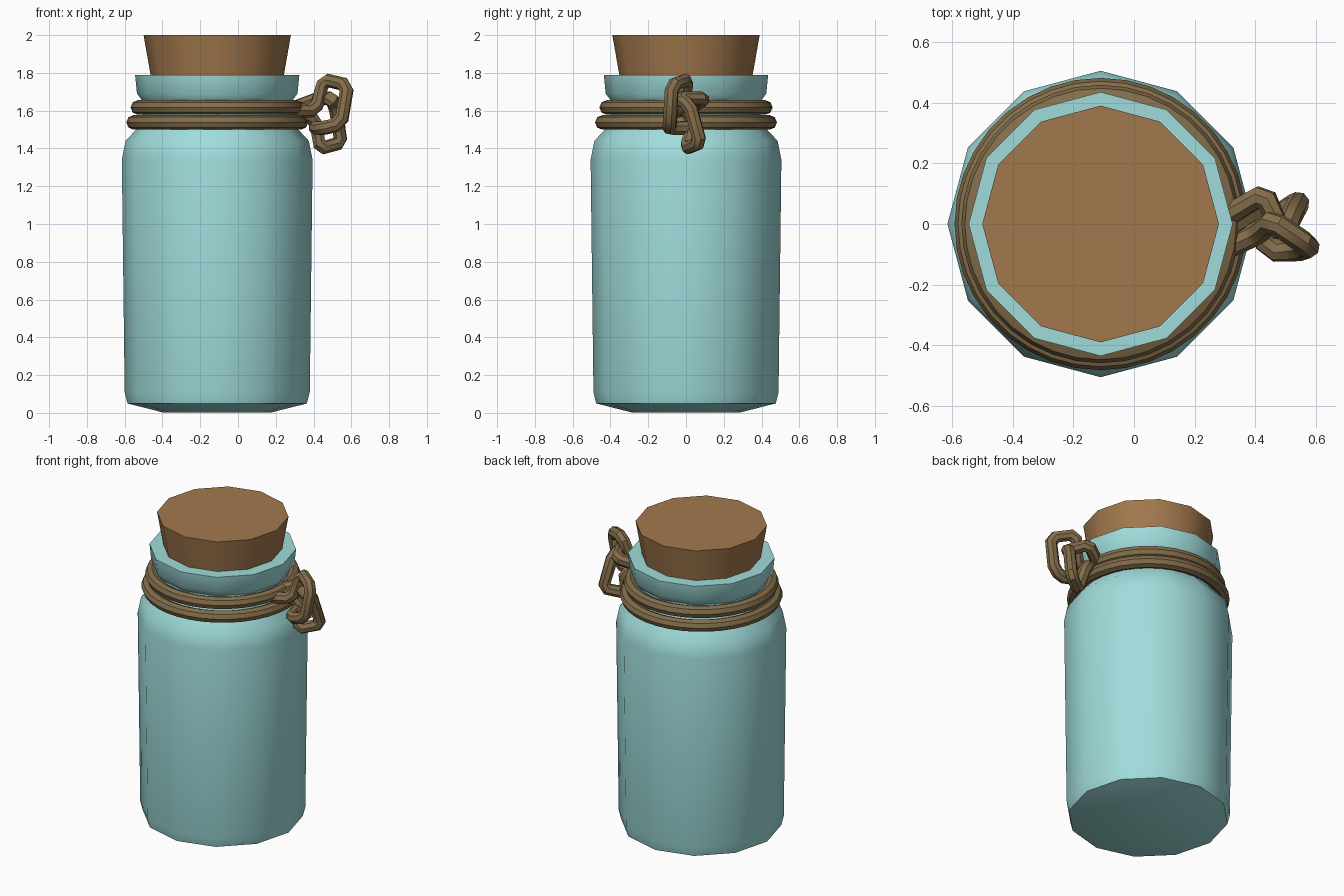
import bpy, bmesh, math

if "Cube" in bpy.data.objects:
    bpy.data.objects.remove(bpy.data.objects["Cube"])

CX = -0.11  # jar axis


def material(name, rgb):
    m = bpy.data.materials.new(name)
    m.diffuse_color = (*rgb, 1)
    m.use_nodes = True
    m.node_tree.nodes["Principled BSDF"].inputs["Base Color"].default_value = m.diffuse_color
    return m


glass = material("teal_glass", (0.35, 0.72, 0.71))
cork_mat = material("cork", (0.36, 0.19, 0.075))
rope_mat = material("rope", (0.23, 0.155, 0.07))


def smooth(ob, degrees):
    bpy.ops.object.select_all(action='DESELECT')
    ob.select_set(True)
    bpy.context.view_layer.objects.active = ob
    bpy.ops.object.shade_smooth_by_angle(angle=math.radians(degrees))


def lathe(name, profile, mat, sides=12):
    """Turn (radius, z) points around the jar axis, capping both ends."""
    bm = bmesh.new()
    rings = []
    for r, z in profile:
        rings.append([bm.verts.new((CX + r * math.cos(2 * math.pi * i / sides),
                                    r * math.sin(2 * math.pi * i / sides), z))
                      for i in range(sides)])
    for a, b in zip(rings, rings[1:]):
        for i in range(sides):
            j = (i + 1) % sides
            bm.faces.new((a[i], a[j], b[j], b[i]))
    bm.faces.new(rings[0][::-1])
    bm.faces.new(rings[-1])
    bmesh.ops.recalc_face_normals(bm, faces=bm.faces)
    me = bpy.data.meshes.new(name)
    bm.to_mesh(me)
    bm.free()
    ob = bpy.data.objects.new(name, me)
    bpy.context.collection.objects.link(ob)
    me.materials.append(mat)
    smooth(ob, 35)
    return ob


def rope(name, points, radius, closed=False):
    """Sweep a round cord along a polyline."""
    cu = bpy.data.curves.new(name, 'CURVE')
    cu.dimensions = '3D'
    cu.bevel_depth = radius
    cu.bevel_resolution = 2
    cu.use_fill_caps = not closed
    sp = cu.splines.new('POLY')
    sp.points.add(len(points) - 1)
    for p, co in zip(sp.points, points):
        p.co = (*co, 1)
    sp.use_cyclic_u = closed
    cu.materials.append(rope_mat)
    ob = bpy.data.objects.new(name, cu)
    bpy.context.collection.objects.link(ob)
    bpy.ops.object.select_all(action='DESELECT')
    ob.select_set(True)
    bpy.context.view_layer.objects.active = ob
    bpy.ops.object.convert(target='MESH')
    smooth(bpy.context.object, 40)


def rounded(points, cut=0.03):
    """Cut each inner corner of a path into two points."""
    from mathutils import Vector
    pts = [Vector(p) for p in points]
    out = [pts[0]]
    for a, b, c in zip(pts, pts[1:], pts[2:]):
        out += [b + (a - b).normalized() * cut, b + (c - b).normalized() * cut]
    return out + [pts[-1]]


# Jar body, neck, lip and mouth
lathe("jar", [(0.29, 0.003), (0.475, 0.05), (0.49, 0.11), (0.505, 1.34), (0.485, 1.44),
              (0.42, 1.51), (0.395, 1.56), (0.395, 1.65), (0.425, 1.69),
              (0.435, 1.79), (0.34, 1.79), (0.32, 1.62)], glass)

# Tapered cork stopper
lathe("cork_stopper", [(0.325, 1.63), (0.39, 2.0)], cork_mat)

# Two cord turns around the neck
for name, r, z in (("lower_cord_ring", 0.443, 1.538), ("upper_cord_ring", 0.42, 1.617)):
    rope(name, [(CX + r * math.cos(2 * math.pi * i / 36),
                 r * math.sin(2 * math.pi * i / 36), z) for i in range(36)], 0.0385, True)

# Knot: an upper loop and a lower loop that cross at the cord
rope("knot_upper_loop", rounded([
    (0.30, -0.08, 1.60), (0.41, -0.03, 1.60), (0.455, 0.01, 1.765), (0.58, -0.075, 1.735),
    (0.545, -0.085, 1.53), (0.44, -0.09, 1.505), (0.41, 0.03, 1.51)]), 0.038)
rope("knot_lower_loop", rounded([
    (0.30, -0.02, 1.61), (0.41, 0.05, 1.55), (0.435, 0.0, 1.40), (0.545, 0.075, 1.43),
    (0.515, 0.02, 1.63), (0.49, -0.04, 1.665), (0.43, 0.10, 1.665),
    (0.31, 0.03, 1.62)], 0.025), 0.038)
